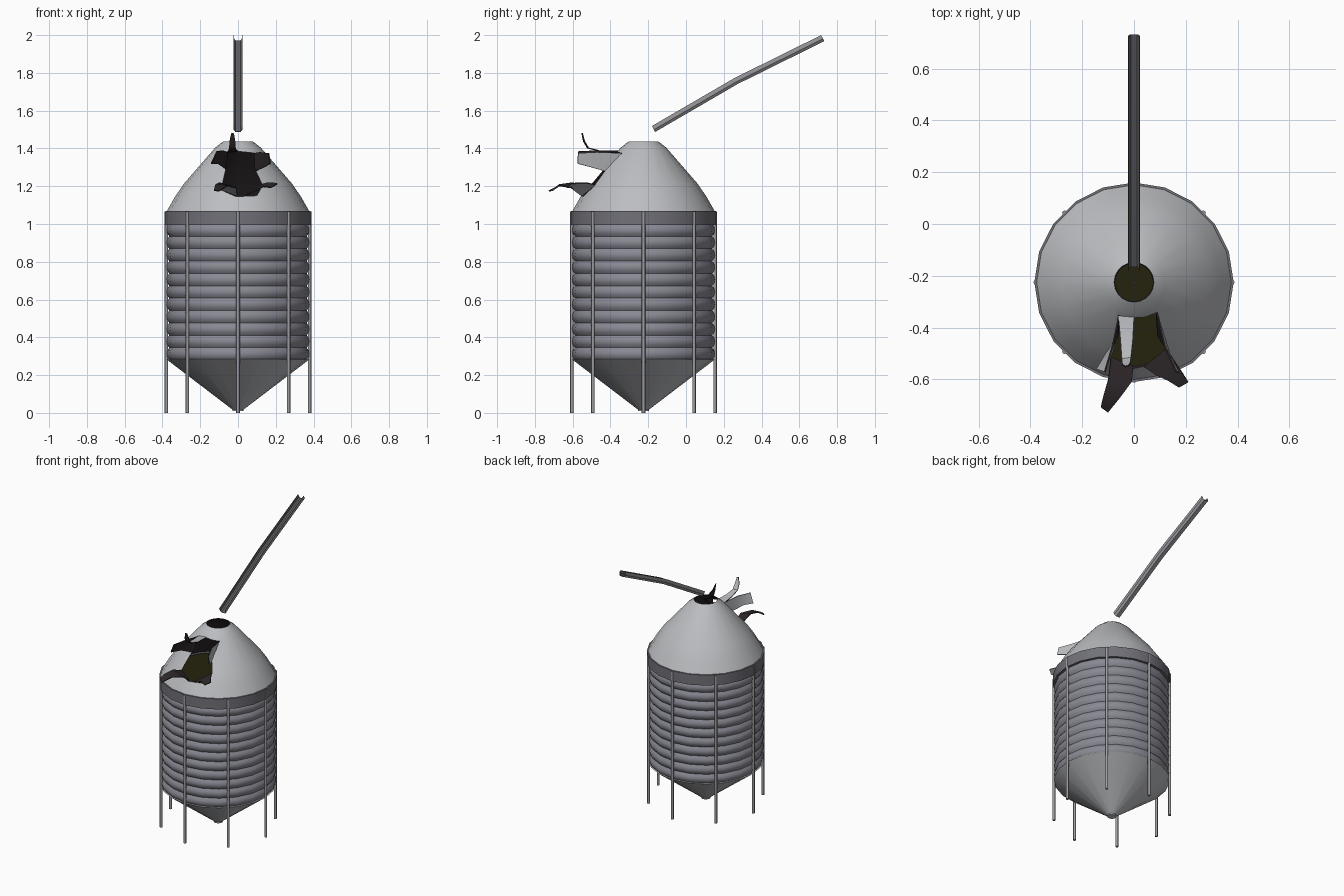
import bpy, bmesh, math
from mathutils import Vector

if "Cube" in bpy.data.objects:
    bpy.data.objects.remove(bpy.data.objects["Cube"])

CY = -0.225   # silo axis in y
SIDES = 20


def mat(name, r, g, b):
    m = bpy.data.materials.new(name)
    m.diffuse_color = (r, g, b, 1)
    m.use_nodes = True
    m.node_tree.nodes["Principled BSDF"].inputs["Base Color"].default_value = m.diffuse_color
    return m


PALE = mat("pale_galvanised", 0.50, 0.51, 0.53)
BODY = mat("blue_grey_steel", 0.25, 0.25, 0.295)
BAND = mat("dark_band_steel", 0.165, 0.165, 0.19)
LEG = mat("leg_steel", 0.33, 0.33, 0.355)
TROUGH = mat("trough_inside", 0.14, 0.14, 0.15)
DARK = mat("sooty_inside", 0.028, 0.021, 0.024)
FEED = mat("dark_olive_feed", 0.018, 0.017, 0.004)


def make(name, verts, faces, mats, angle=35):
    me = bpy.data.meshes.new(name)
    me.from_pydata([tuple(v) for v in verts], [], faces)
    ob = bpy.data.objects.new(name, me)
    bpy.context.collection.objects.link(ob)
    for m in mats:
        me.materials.append(m)
    smooth(ob, angle)
    return ob


def activate(ob):
    bpy.ops.object.select_all(action='DESELECT')
    ob.select_set(True)
    bpy.context.view_layer.objects.active = ob


def smooth(ob, angle):
    activate(ob)
    bpy.ops.object.shade_smooth_by_angle(angle=math.radians(angle))


def apply_mods(ob, angle):
    activate(ob)
    for m in list(ob.modifiers):
        bpy.ops.object.modifier_apply(modifier=m.name)
    smooth(ob, angle)


def shell(ob, thickness, angle=35):
    """Thicken inwards; the inner side takes the second material."""
    s = ob.modifiers.new("shell", 'SOLIDIFY')
    s.thickness, s.offset = thickness, -1
    s.material_offset = s.material_offset_rim = 1
    apply_mods(ob, angle)


def lathe(name, profile, mats, angle=35, cap=False):
    """Revolve (radius, z) points, listed from bottom to top, round the silo axis."""
    verts, faces, n = [], [], SIDES
    for r, z in profile:
        for i in range(n):
            a = 2 * math.pi * i / n
            verts.append((r * math.cos(a), CY + r * math.sin(a), z))
    for k in range(len(profile) - 1):
        for i in range(n):
            j = (i + 1) % n
            faces.append((k * n + i, k * n + j, (k + 1) * n + j, (k + 1) * n + i))
    if cap:
        faces.append(tuple(reversed(range(n))))
    return make(name, verts, faces, mats, angle)


# corrugated tank wall
Z0, Z1, RIBS = 0.28, 1.0, 11
step = (Z1 - Z0) / RIBS
wall = []
for k in range(RIBS):
    z = Z0 + k * step
    wall += [(0.364, z), (0.376, z + 0.25 * step), (0.379, z + 0.5 * step), (0.376, z + 0.75 * step)]
lathe("tank_wall", wall + [(0.364, Z1)], [BODY], 50)

# hopper cone, top band, feed surface
lathe("hopper", [(0.03, 0.01), (0.03, 0.018), (0.378, 0.283), (0.36, 0.285)], [PALE], cap=True)
lathe("top_band", [(0.365, 0.995), (0.385, 0.995), (0.385, 1.07), (0.365, 1.07)], [BAND])
lathe("feed", [(0.36, 1.0), (0.36, 1.06), (0.001, 1.06)], [FEED])

# conical roof with open top and a torn hole at the front
ROOF = [(0.377, 1.068), (0.333, 1.145), (0.285, 1.215), (0.12, 1.405), (0.077, 1.438)]
roof = lathe("roof", ROOF, [PALE, DARK])
shell(roof, 0.006)

hole = [(-0.09, 1.18), (-0.01, 1.145), (0.10, 1.15), (0.13, 1.205), (0.095, 1.28), (0.09, 1.375),
        (0.0, 1.385), (-0.06, 1.378), (-0.065, 1.29)]
n = len(hole)
cutter = make("hole_cutter", [(x, y, z) for y in (-0.8, CY - 0.02) for x, z in hole],
              [tuple(range(n)), tuple(reversed(range(n, 2 * n)))] +
              [((i + 1) % n, i, n + i, n + (i + 1) % n) for i in range(n)], [DARK])
bm = bmesh.new()
bm.from_mesh(cutter.data)
bmesh.ops.recalc_face_normals(bm, faces=bm.faces)
bm.to_mesh(cutter.data)
bm.free()
b = roof.modifiers.new("hole", 'BOOLEAN')
b.operation, b.object, b.solver = 'DIFFERENCE', cutter, 'EXACT'
apply_mods(roof, 35)
bpy.data.objects.remove(cutter)


# torn metal flaps bent outwards round the hole
def flap(name, edge_a, edge_b, outward):
    verts = [Vector(p) for p in edge_a + edge_b]
    k = len(edge_a)
    faces = [(i, i + 1, k + i + 1, k + i) for i in range(k - 1)]
    nrm = (verts[1] - verts[0]).cross(verts[k] - verts[0])
    if nrm.dot(Vector(outward)) < 0:
        faces = [tuple(reversed(f)) for f in faces]
    shell(make(name, verts, faces, [PALE, DARK]), 0.006, 50)


flap("flap_top",
     [(-0.06, -0.355, 1.382), (-0.052, -0.45, 1.388), (-0.047, -0.52, 1.405), (-0.045, -0.54, 1.44), (-0.035, -0.548, 1.482)],
     [(0.0, -0.36, 1.388), (-0.005, -0.45, 1.388), (-0.012, -0.515, 1.405), (-0.015, -0.535, 1.44), (-0.022, -0.546, 1.48)],
     (0, 0, 1))
flap("flap_upper_left",
     [(-0.06, -0.35, 1.38), (-0.085, -0.47, 1.39), (-0.115, -0.57, 1.385)],
     [(-0.065, -0.43, 1.29), (-0.11, -0.50, 1.32), (-0.145, -0.56, 1.32)], (-1, 0, 0.3))
flap("flap_upper_right",
     [(0.09, -0.34, 1.375), (0.12, -0.47, 1.38), (0.165, -0.57, 1.375)],
     [(0.095, -0.43, 1.28), (0.14, -0.50, 1.30), (0.175, -0.572, 1.32)], (1, 0, 0.3))
flap("flap_lower_left",
     [(-0.09, -0.515, 1.18), (-0.10, -0.60, 1.215), (-0.12, -0.67, 1.205), (-0.128, -0.705, 1.175)],
     [(-0.005, -0.552, 1.147), (-0.01, -0.61, 1.19), (-0.055, -0.67, 1.20), (-0.10, -0.725, 1.172)], (0, -0.3, -1))
flap("flap_lower_right",
     [(0.04, -0.55, 1.147), (0.09, -0.585, 1.17), (0.135, -0.605, 1.195), (0.175, -0.63, 1.19)],
     [(0.128, -0.48, 1.205), (0.155, -0.525, 1.215), (0.185, -0.57, 1.215), (0.21, -0.61, 1.21)], (0, -0.3, -1))

# eight legs
for i in range(8):
    a = math.pi * i / 4
    bpy.ops.mesh.primitive_cylinder_add(vertices=8, radius=0.0095, depth=1.065, rotation=(0, 0, a),
                                        location=(0.379 * math.cos(a), CY + 0.379 * math.sin(a), 0.5325))
    leg = bpy.context.object
    leg.name = "leg_%d" % (i + 1)
    leg.data.materials.append(LEG)
    smooth(leg, 50)

# feed chute: open U-shaped trough rising to the back
path = [Vector((0, -0.172, 1.503)), Vector((0, 0.265, 1.757)), Vector((0, 0.724, 1.984))]
section = [(-0.024, 0.018), (-0.024, -0.004), (-0.014, -0.018), (0.014, -0.018), (0.024, -0.004), (0.024, 0.018)]
along = (path[-1] - path[0]).normalized()
up = Vector((1, 0, 0)).cross(along)
verts = [p + Vector((x, 0, 0)) + up * h for p in path for x, h in section]
m = len(section)
faces = [(k * m + i, k * m + i + 1, (k + 1) * m + i + 1, (k + 1) * m + i)
         for k in range(2) for i in range(m - 1)]
# outer side must face away from the trough
f = faces[2]
if (verts[f[1]] - verts[f[0]]).cross(verts[f[3]] - verts[f[0]]).dot(up) > 0:
    faces = [tuple(reversed(q)) for q in faces]
shell(make("feed_chute", verts, faces, [LEG, TROUGH]), 0.004, 50)
